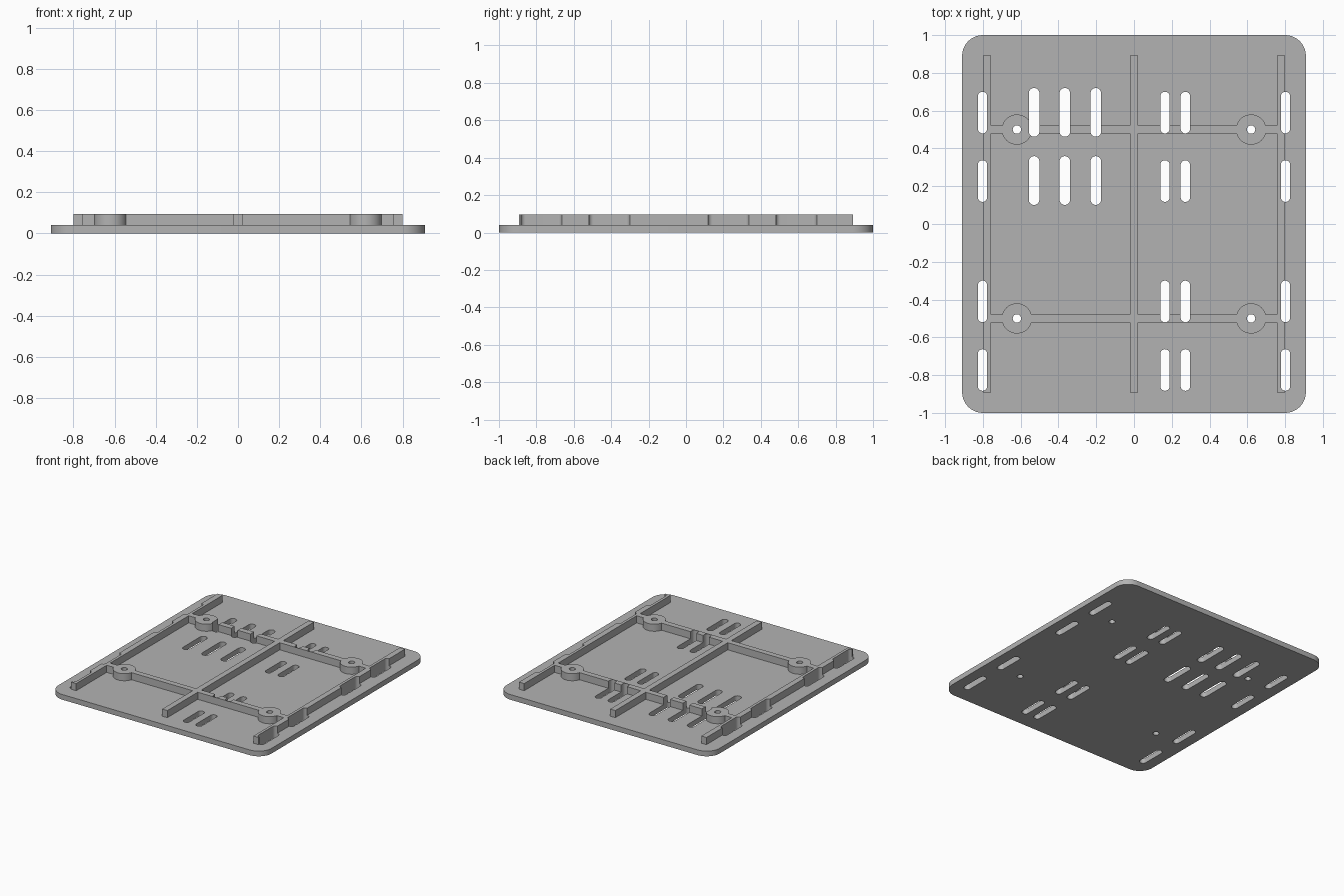
import bpy
import bmesh
from math import cos, sin, pi, radians

default = bpy.data.objects.get("Cube")
if default:
    bpy.data.objects.remove(default, do_unlink=True)

PLATE_TOP, RIB_TOP = 0.04, 0.095
RIB_HALF = 0.022

grey = bpy.data.materials.new("plain grey")
grey.use_nodes = True
colour = (0.45, 0.45, 0.45, 1)
grey.diffuse_color = colour
grey.node_tree.nodes["Principled BSDF"].inputs["Base Color"].default_value = colour


def rounded(cx, cy, hx, hy, r, steps=12):
    """Outline of a rounded rectangle; a slot or circle when r fills it."""
    pts = []
    corners = [(1, 1), (-1, 1), (-1, -1), (1, -1)]
    for q, (sx, sy) in enumerate(corners):
        for i in range(steps + 1):
            a = (q + i / steps) * pi / 2
            p = (cx + sx * (hx - r) + r * cos(a), cy + sy * (hy - r) + r * sin(a))
            if not pts or abs(p[0] - pts[-1][0]) + abs(p[1] - pts[-1][1]) > 1e-5:
                pts.append(p)
    if abs(pts[0][0] - pts[-1][0]) + abs(pts[0][1] - pts[-1][1]) < 1e-5:
        pts.pop()
    return pts


def box(x0, x1, y0, y1):
    return [(x0, y0), (x1, y0), (x1, y1), (x0, y1)]


def prisms(name, outlines, z0, z1):
    """One object made of upright prisms over the given outlines."""
    bm = bmesh.new()
    for pts in outlines:
        low = [bm.verts.new((x, y, z0)) for x, y in pts]
        high = [bm.verts.new((x, y, z1)) for x, y in pts]
        bm.faces.new(low[::-1])
        bm.faces.new(high)
        n = len(pts)
        for i in range(n):
            j = (i + 1) % n
            bm.faces.new((low[i], low[j], high[j], high[i]))
    mesh = bpy.data.meshes.new(name)
    bm.to_mesh(mesh)
    bm.free()
    mesh.materials.append(grey)
    obj = bpy.data.objects.new(name, mesh)
    bpy.context.collection.objects.link(obj)
    return obj


def select(obj):
    bpy.ops.object.select_all(action='DESELECT')
    obj.select_set(True)
    bpy.context.view_layer.objects.active = obj


def combine(obj, other, operation):
    select(obj)
    mod = obj.modifiers.new(operation.lower(), 'BOOLEAN')
    mod.operation = operation
    mod.solver = 'EXACT'
    mod.object = other
    bpy.ops.object.modifier_apply(modifier=mod.name)


# Base plate with rounded corners
base = prisms("base_plate", [rounded(0, 0, 0.91, 1, 0.11)], 0, PLATE_TOP)

# Raised frame: three long ribs, two cross ribs and four screw bosses
bosses = [(x, y) for x in (-0.62, 0.62) for y in (-0.5, 0.5)]
frame = prisms("rib_frame", [box(x - RIB_HALF, x + RIB_HALF, -0.893, 0.893)
                             for x in (-0.778, 0, 0.778)], PLATE_TOP, RIB_TOP)
cross = prisms("cross_ribs", [box(-0.778, 0.778, y - RIB_HALF, y + RIB_HALF)
                              for y in (-0.5, 0.5)], PLATE_TOP, RIB_TOP)
pads = prisms("screw_bosses", [rounded(x, y, 0.08, 0.08, 0.08) for x, y in bosses],
              PLATE_TOP, RIB_TOP)
combine(frame, cross, 'UNION')
combine(frame, pads, 'UNION')

# Slots and screw holes pass through plate and frame alike
holes = [rounded(x, y, 0.022, 0.022, 0.022) for x, y in bosses]
holes += [rounded(x, y, 0.025, 0.11, 0.025)
          for x in (-0.802, 0.164, 0.272, 0.802)
          for y in (-0.773, -0.41, 0.227, 0.59)]
holes += [rounded(x, y, 0.028, 0.129, 0.028)
          for x in (-0.529, -0.366, -0.202) for y in (0.23, 0.591)]
cutter = prisms("hole_cutter", holes, -0.1, 0.2)
cutter.hide_render = True
for part in (base, frame):
    combine(part, cutter, 'DIFFERENCE')

# Remove the helpers and shade the rounded walls smooth
for helper in (cross, pads, cutter):
    bpy.data.objects.remove(helper, do_unlink=True)
for part in (base, frame):
    select(part)
    bpy.ops.object.shade_smooth_by_angle(angle=radians(30))
